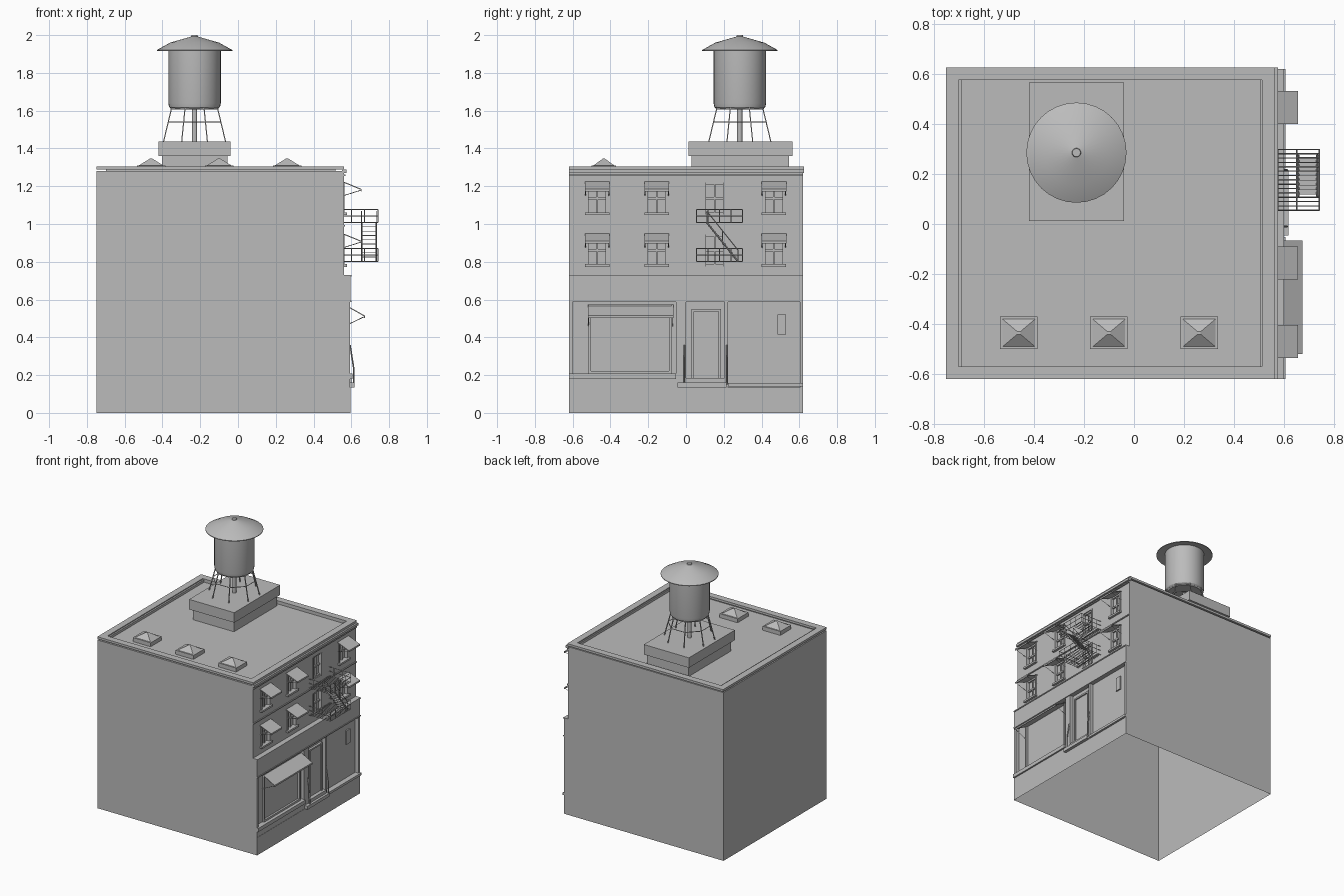
import bpy, bmesh
from math import cos, sin, pi
from mathutils import Vector

if "Cube" in bpy.data.objects:
    bpy.data.objects.remove(bpy.data.objects["Cube"])

grey = bpy.data.materials.new("plain_grey")
grey.use_nodes = True
grey.diffuse_color = (0.5, 0.5, 0.5, 1)
grey.node_tree.nodes["Principled BSDF"].inputs["Base Color"].default_value = (0.5, 0.5, 0.5, 1)


def finish(name, bm, smooth=False):
    bmesh.ops.recalc_face_normals(bm, faces=bm.faces)
    me = bpy.data.meshes.new(name)
    bm.to_mesh(me)
    bm.free()
    me.materials.append(grey)
    ob = bpy.data.objects.new(name, me)
    bpy.context.collection.objects.link(ob)
    if smooth:
        bpy.ops.object.select_all(action='DESELECT')
        ob.select_set(True)
        bpy.context.view_layer.objects.active = ob
        bpy.ops.object.shade_smooth_by_angle(angle=0.5)
    return ob


def add_box(bm, x, y, z):
    """Box from (low, high) pairs; returns its vertices."""
    vs = bmesh.ops.create_cube(bm, size=1)["verts"]
    for v in vs:
        v.co = [lo + (c + 0.5) * (hi - lo) for c, (lo, hi) in zip(v.co, (x, y, z))]
    return vs


def boxes(name, *dims):
    bm = bmesh.new()
    for d in dims:
        add_box(bm, *d)
    return finish(name, bm)


def add_rod(bm, a, b, r=0.0025, sides=4):
    a, b = Vector(a), Vector(b)
    d = b - a
    vs = bmesh.ops.create_cone(bm, cap_ends=True, segments=sides, radius1=r,
                               radius2=r, depth=d.length)["verts"]
    turn = Vector((0, 0, 1)).rotation_difference(d)
    for v in vs:
        v.co = turn @ v.co + (a + b) / 2


def lathe(name, profile, centre, sides=32):
    bm = bmesh.new()
    vs = [bm.verts.new((r, 0, z)) for r, z in profile]
    es = [bm.edges.new(p) for p in zip(vs, vs[1:])]
    bmesh.ops.spin(bm, geom=vs + es, axis=(0, 0, 1), cent=(0, 0, 0),
                   angle=2 * pi, steps=sides, use_duplicate=False)
    bmesh.ops.remove_doubles(bm, verts=bm.verts, dist=0.0005)
    bmesh.ops.translate(bm, verts=bm.verts, vec=(*centre, 0))
    return finish(name, bm, True)


def extrude_y(bm, profile, y0, y1):
    f = bm.faces.new([bm.verts.new((x, y0, z)) for x, z in profile])
    out = bmesh.ops.extrude_face_region(bm, geom=[f])["geom"]
    for v in out:
        if isinstance(v, bmesh.types.BMVert):
            v.co.y = y1


# Main shell: stepped street side, open underneath, upper street wall left out
W = 0.62
bm = bmesh.new()
extrude_y(bm, [(-0.75, 0), (0.595, 0), (0.595, 0.135), (0.565, 0.135), (0.565, 0.59),
               (0.595, 0.59), (0.595, 0.73), (0.56, 0.73), (0.56, 1.28), (-0.75, 1.28)], -W, W)
bmesh.ops.recalc_face_normals(bm, faces=bm.faces)
gone = [f for f in bm.faces if f.calc_center_median().z < 0.001
        or (f.normal.x > 0.9 and f.calc_center_median().z > 0.9)]
bmesh.ops.delete(bm, geom=gone, context='FACES')
finish("building_shell", bm)

# Upper street wall with recessed window openings
windows = [-0.47, -0.155, 0.465]
floors = [0.775, 1.05]
escape_y = 0.152
ys = sorted([-W, W] + [c + s * 0.055 for c in windows + [escape_y] for s in (-1, 1)])
zs = [0.73] + [z + d for z in floors for d in (0, 0.17)] + [1.28]
bm = bmesh.new()
grid = [[bm.verts.new((0.56, y, z)) for z in zs] for y in ys]
openings = []
for i in range(len(ys) - 1):
    for j in range(len(zs) - 1):
        f = bm.faces.new((grid[i][j], grid[i + 1][j], grid[i + 1][j + 1], grid[i][j + 1]))
        if i % 2 and j % 2:
            openings.append(f)
for f in bmesh.ops.extrude_discrete_faces(bm, faces=openings)["faces"]:
    for v in f.verts:
        v.co.x -= 0.02
finish("upper_street_wall", bm)

# Sashes, sills and slanted awnings
sashes, sills, awnings = bmesh.new(), bmesh.new(), bmesh.new()


def add_awning(bm, y0, y1, x0, x1, top, low, foot):
    """Thin sloping sheet with a valance and side struts."""
    extrude_y(bm, [(x0, top), (x1, low), (x1, low - 0.012), (x1 - 0.004, low - 0.012),
                   (x1 - 0.004, low - 0.004), (x0, top - 0.006)], y0, y1)
    for y in (y0 + 0.004, y1 - 0.004):
        add_rod(bm, (x1 - 0.004, y, low - 0.006), (x0, y, foot), 0.002)


for z in floors:
    for c in windows + [escape_y]:
        for s in (-1, 1):
            add_box(sashes, (0.541, 0.565), sorted((c + s * 0.045, c + s * 0.058)), (z, z + 0.17))
        add_box(sashes, (0.541, 0.552), (c - 0.004, c + 0.004), (z, z + 0.17))
        for d in (0, 0.08, 0.158):
            add_box(sashes, (0.541, 0.553), (c - 0.05, c + 0.05), (z + d, z + d + 0.012))
    for c in windows:
        add_box(sills, (0.55, 0.578), (c - 0.065, c + 0.065), (z - 0.002, z + 0.012))
        add_awning(awnings, c - 0.066, c + 0.066, 0.558, 0.655, z + 0.175, z + 0.135, z + 0.1)
finish("window_sashes", sashes)
finish("window_sills", sills)
finish("window_awnings", awnings)

# Wall mouldings
boxes("storey_bands", *[((0.55, x), (-W, W), (z, z + 0.008))
                        for x, z in ((0.567, 0.988), (0.57, 1.255))],
      ((0.56, 0.6), (-W, W), (0.722, 0.73)), ((0.56, 0.6), (-W, W), (0.588, 0.596)))

# Roof edge: raised rim with an overhanging cap
def ring(x0, x1, y0, y1, t, z):
    return [((x0, x0 + t), (y0, y1), z), ((x1 - t, x1), (y0, y1), z),
            ((x0, x1), (y0, y0 + t), z), ((x0, x1), (y1 - t, y1), z)]


boxes("roof_rim", *ring(-0.75, 0.562, -0.62, 0.625, 0.05, (1.288, 1.305)),
      *ring(-0.7, 0.515, -0.59, 0.587, 0.012, (1.27, 1.298)))
boxes("street_cornice", ((0.55, 0.575), (-W, 0.625), (1.27, 1.288)))

# Skylights
bm = bmesh.new()
for x in (-0.46, -0.1, 0.26):
    add_box(bm, (x - 0.075, x + 0.075), (-0.5, -0.37), (1.27, 1.31))
    top = add_box(bm, (x - 0.065, x + 0.065), (-0.49, -0.38), (1.31, 1.346))
    for v in top:
        if v.co.z > 1.33:
            v.co.x, v.co.y = x + (v.co.x - x) * 0.1, -0.435 + (v.co.y + 0.435) * 0.1
finish("skylights", bm)

# Tank stand
boxes("tank_plinth", ((-0.402, -0.055), (0.03, 0.545), (1.27, 1.365)),
      ((-0.42, -0.04), (0.012, 0.565), (1.36, 1.436)))

# Water tank
tank = (-0.23, 0.285)
lathe("tank_barrel", [(0, 1.605), (0.12, 1.605), (0.135, 1.62), (0.139, 1.64),
                      (0.139, 1.93), (0, 1.93)], tank)
lathe("tank_roof", [(0, 1.925), (0.139, 1.925), (0.2, 1.916), (0.2, 1.921), (0.13, 1.96),
                    (0.018, 1.992), (0.016, 2.0), (0, 2.0)], tank)
lathe("tank_pipe", [(0, 1.43), (0.014, 1.43), (0.014, 1.61), (0, 1.61)], tank, 12)
bm = bmesh.new()
legs = 8


def stand(i, r, z):
    a = (i + 0.5) * 2 * pi / legs
    return tank[0] + r * cos(a), tank[1] + r * sin(a), z


for i in range(legs):
    add_rod(bm, stand(i, 0.13, 1.62), stand(i, 0.178, 1.435), 0.004)
    add_rod(bm, stand(i, 0.151, 1.54), stand(i + 1, 0.151, 1.54), 0.003)
    add_rod(bm, stand(i, 0.133, 1.61), stand(i + 1, 0.133, 1.61), 0.004)
finish("tank_legs", bm)

# Ground floor piers, shop window, door and side wall
boxes("ground_piers", *[((0.56, 0.593), y, (0.135, 0.59)) for y in
                        ((-W, -0.6), (0.603, W), (-0.052, 0.0), (0.205, 0.222))])
boxes("shop_sill", ((0.56, 0.605), (-W, -0.052), (0.18, 0.208)),
      ((0.56, 0.593), (-W, -0.052), (0.135, 0.18)),
      ((0.56, 0.605), (0.222, W), (0.14, 0.158)))
boxes("shop_window_frame", *[((0.56, 0.58), y, z) for y, z in
      (((-0.515, -0.503), (0.208, 0.575)), ((-0.09, -0.078), (0.208, 0.575)),
       ((-0.515, -0.078), (0.208, 0.222)), ((-0.515, -0.078), (0.563, 0.575)))])
bm = bmesh.new()
add_awning(bm, -0.52, -0.066, 0.565, 0.672, 0.575, 0.515, 0.46)
finish("shop_awning", bm)
boxes("door", ((0.56, 0.572), (0.04, 0.175), (0.185, 0.54)))
boxes("door_frame", *[((0.56, 0.582), y, z) for y, z in
      (((0.03, 0.042), (0.18, 0.55)), ((0.173, 0.185), (0.18, 0.55)),
       ((0.03, 0.185), (0.538, 0.55)))])
boxes("door_steps", ((0.56, 0.618), (-0.045, 0.215), (0.135, 0.16)),
      ((0.56, 0.6), (0.0, 0.205), (0.16, 0.185)))
boxes("wall_plaque", ((0.56, 0.575), (0.485, 0.53), (0.415, 0.52)))
bm = bmesh.new()
for y in (-0.01, 0.215):
    add_rod(bm, (0.612, y, 0.15), (0.612, y, 0.24), 0.004)
    add_rod(bm, (0.612, y, 0.24), (0.593, y, 0.36), 0.004)
finish("door_handrails", bm)

# Fire escape: two slatted landings, railings and a stair between them
bm = bmesh.new()
y0, y1, x0, x1 = 0.055, 0.298, 0.56, 0.74
for z in (0.802, 1.008):
    first = 0.0 if z < 1 else 0.65
    for i in range(15):
        y = y0 + (y1 - y0) * i / 14
        stair_gap = z > 1 and 0.1 < y < 0.2
        add_rod(bm, (x0, y, z), (0.65 if stair_gap else x1, y, z))
    for x in (x0 + 0.015, 0.65, x1):
        add_rod(bm, (x, y0, z), (x, y1, z), 0.003)
    for h in (0.035, 0.068):
        add_rod(bm, (x1, y0, z + h), (x1, y1, z + h))
        for y in (y0, y1):
            add_rod(bm, (x0, y, z + h), (x1, y, z + h))
    for x, y in [(x1, y0 + (y1 - y0) * k / 4) for k in range(5)] + \
                [(x, y) for x in (0.6, 0.67) for y in (y0, y1)]:
        add_rod(bm, (x, y, z), (x, y, z + 0.068))
finish("fire_escape_landings", bm)

bm = bmesh.new()
low, high = Vector((0, 0.275, 0.802)), Vector((0, 0.11, 1.008))
for x in (0.655, 0.732):
    side = Vector((x, 0, 0))
    add_rod(bm, low + side, high + side, 0.005)
    rail = side + Vector((0, 0, 0.06))
    add_rod(bm, low + rail, high + rail)
    for t in (0.0, 0.5, 1.0):
        p = low.lerp(high, t)
        add_rod(bm, p + side, p + rail)
for i in range(1, 9):
    p = low.lerp(high, i / 9)
    add_box(bm, (0.655, 0.732), (p.y - 0.01, p.y + 0.01), (p.z - 0.002, p.z + 0.002))
finish("fire_escape_stair", bm)
